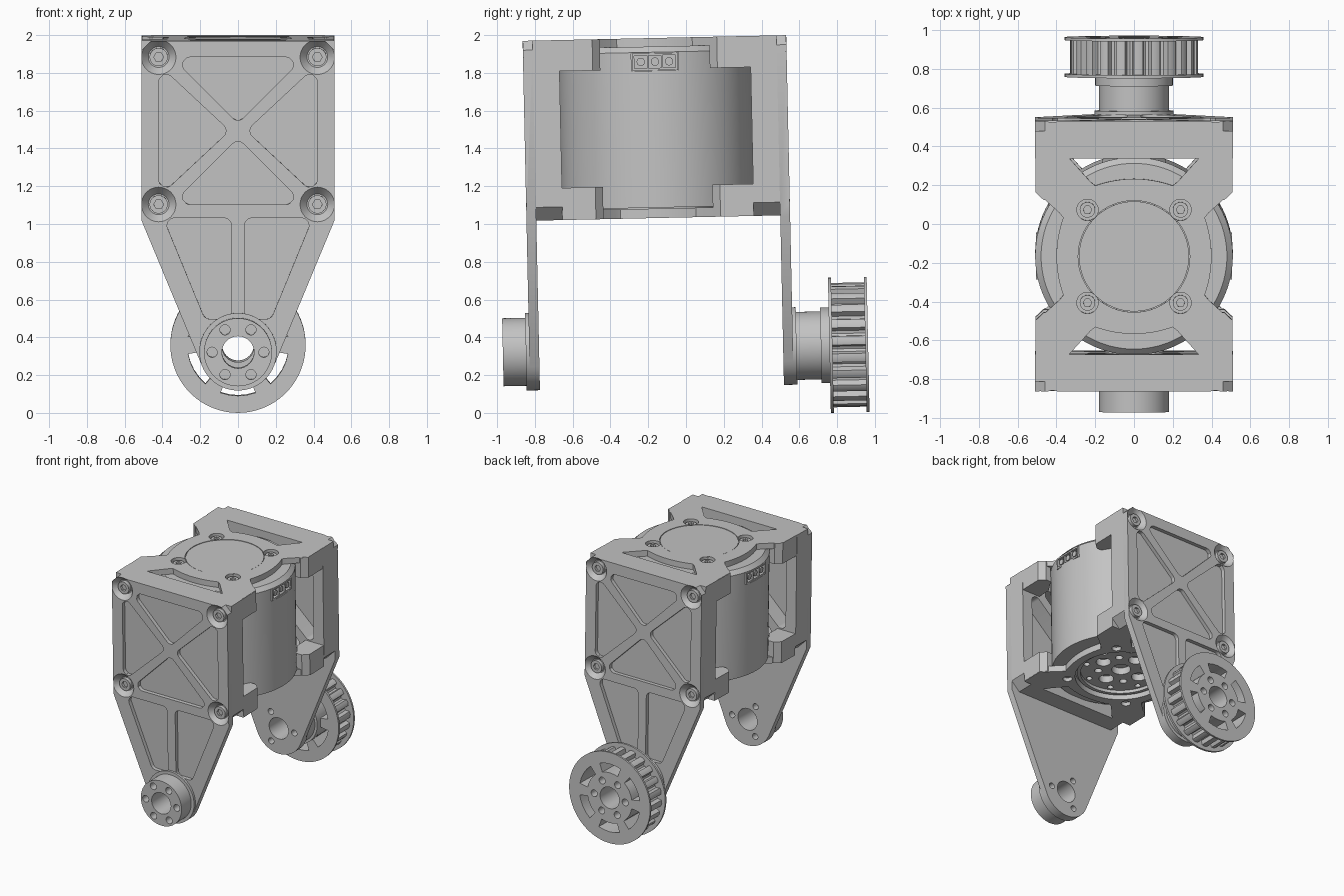
import bpy, bmesh
from math import sin, cos, tan, pi, radians, acos, atan2, hypot
from mathutils import Vector, Matrix

cube = bpy.data.objects.get("Cube")
if cube:
    bpy.data.objects.remove(cube)

grey = bpy.data.materials.new("machined grey")
grey.use_nodes = True
grey.diffuse_color = (0.55, 0.55, 0.55, 1)
grey.node_tree.nodes["Principled BSDF"].inputs["Base Color"].default_value = grey.diffuse_color

MID = -0.146            # centre of the motor along y
AXLE = 0.342            # height of the lower pivot
LOW, HIGH = 1.035, 1.988
CENTRE = (LOW + HIGH) / 2
parts = []


# ---------- helpers ----------
def circle(r, cx=0, cy=0, n=32):
    return [(cx + r * cos(2 * pi * i / n), cy + r * sin(2 * pi * i / n)) for i in range(n)]


def ring_of(count, r, radius, cx=0, cy=0, phase=0):
    """Circles spread evenly on a pitch circle."""
    return [circle(radius, cx + r * cos(2 * pi * i / count + phase),
                   cy + r * sin(2 * pi * i / count + phase), 20) for i in range(count)]


def rounded(points, r, n=6):
    """Polygon with its corners replaced by arcs."""
    out = []
    for i, p in enumerate(points):
        c = Vector(p)
        a = (Vector(points[i - 1]) - c).normalized()
        b = (Vector(points[(i + 1) % len(points)]) - c).normalized()
        half = a.angle(b) / 2
        t = r / tan(half)
        mid = c + (a + b).normalized() * r / sin(half)
        va, vb = c + a * t - mid, c + b * t - mid
        out += [tuple(mid + va.lerp(vb, k / n).normalized() * r) for k in range(n + 1)]
    return out


def prisms(name, outlines, axis, a, b, taper=1.0, keep=True):
    """Extrude outlines along an axis from a to b; taper scales the b end."""
    place = {"x": lambda p, q, d: (d, p, q),
             "y": lambda p, q, d: (p, d, q),
             "z": lambda p, q, d: (p, q, d)}[axis]
    bm = bmesh.new()
    for pts in outlines:
        mx = sum(p for p, q in pts) / len(pts)
        my = sum(q for p, q in pts) / len(pts)
        bottom = [bm.verts.new(place(p, q, a)) for p, q in pts]
        top = [bm.verts.new(place(mx + (p - mx) * taper, my + (q - my) * taper, b)) for p, q in pts]
        bm.faces.new(bottom)
        bm.faces.new(top)
        for i in range(len(pts)):
            j = (i + 1) % len(pts)
            bm.faces.new((bottom[i], bottom[j], top[j], top[i]))
    bmesh.ops.recalc_face_normals(bm, faces=bm.faces)
    mesh = bpy.data.meshes.new(name)
    bm.to_mesh(mesh)
    bm.free()
    mesh.materials.append(grey)
    ob = bpy.data.objects.new(name, mesh)
    bpy.context.collection.objects.link(ob)
    if keep:
        parts.append(ob)
    return ob


def cut(ob, outlines, axis, a, b, taper=1.0):
    """Subtract extruded outlines from a part."""
    tool = prisms("cutter", outlines, axis, a, b, taper, keep=False)
    mod = ob.modifiers.new("cut", "BOOLEAN")
    mod.operation, mod.solver, mod.object = "DIFFERENCE", "EXACT", tool
    bpy.context.view_layer.update()
    mesh = bpy.data.meshes.new_from_object(ob.evaluated_get(bpy.context.evaluated_depsgraph_get()))
    ob.modifiers.clear()
    ob.data = mesh
    bpy.data.objects.remove(tool)


def box(x0, x1, y0, y1):
    return [(x0, y0), (x1, y0), (x1, y1), (x0, y1)]


def mirrored(pts):
    return [(-x, y) for x, y in pts]


# ---------- side panels, frames and arms ----------
reach = hypot(0.51, LOW - AXLE)
tangent = atan2(LOW - AXLE, 0.51) - acos(0.205 / reach)
panel_outline = [(-0.51, LOW), (-0.51, HIGH - 0.05), (-0.46, HIGH), (0.46, HIGH),
                 (0.51, HIGH - 0.05), (0.51, LOW)]
for k in range(25):
    ang = tangent + (-pi - 2 * tangent) * k / 24
    panel_outline.append((0.205 * cos(ang), AXLE + 0.205 * sin(ang)))
frame_outline = [(-0.51, LOW + 0.07), (-0.51, HIGH), (0.51, HIGH), (0.51, LOW + 0.07),
                 (0.44, LOW), (-0.44, LOW)]

top_tri = [(-0.35, CENTRE + 0.39), (0.35, CENTRE + 0.39), (0, CENTRE + 0.04)]
bottom_tri = [(x, 2 * CENTRE - z) for x, z in top_tri]
side_tri = [(-0.42, CENTRE + 0.35), (-0.42, CENTRE - 0.35), (-0.045, CENTRE)]
arm_pocket = [(-0.395, 1.05), (-0.035, 1.05), (-0.035, 0.515), (-0.175, 0.515)]
triangles = [rounded(t, 0.04) for t in (top_tri, bottom_tri, side_tri, mirrored(side_tri))]
pockets = triangles + [rounded(p, 0.04) for p in (arm_pocket, mirrored(arm_pocket))]
corners = [(x, CENTRE + z) for x in (-0.42, 0.42) for z in (-0.39, 0.39)]
bore = [circle(0.085, 0, AXLE)]

for label, s in (("front", -1), ("back", 1)):
    def y(d):
        return MID + s * d
    panel = prisms(label + "_panel", [panel_outline], "y", y(0.646), y(0.698))
    cut(panel, pockets, "y", y(0.668), y(0.75))
    cut(panel, [circle(0.092, *c) for c in corners], "y", y(0.6985), y(0.655), 0.6)
    cut(panel, bore + ring_of(3, 0.137, 0.024, 0, AXLE), "y", y(0.6), y(0.75))
    frame = prisms(label + "_frame", [frame_outline], "y", y(0.506), y(0.646))
    cut(frame, triangles, "y", y(0.4), y(0.64))
    screws = prisms(label + "_screws", [circle(0.048, *c) for c in corners], "y", y(0.65), y(0.682))
    cut(screws, [circle(0.026, *c, 6) for c in corners], "y", y(0.664), y(0.75))

# ---------- top and bottom plates with corner tabs ----------
quarter = [(0.4 - 0.035 * (k / 8) ** 2, 0.2 * k / 8) for k in range(-8, 9)]
quarter += [(0.385, 0.225), (0.508, 0.335), (0.508, 0.506), (0.335, 0.506), (0.225, 0.385)]
plate_outline = []
for turn in ((1, 0), (0, 1), (-1, 0), (0, -1)):
    plate_outline += [(x * turn[0] - v * turn[1], MID + x * turn[1] + v * turn[0]) for x, v in quarter]
tab = [(0.508, 0.33), (0.508, 0.506), (0.35, 0.506), (0.35, 0.4), (0.42, 0.29), (0.465, 0.29)]
tabs = [[(sx * x, MID + sy * v) for x, v in tab] for sx in (-1, 1) for sy in (-1, 1)]
bolts = [(x, MID + v) for x in (-0.24, 0.24) for v in (-0.24, 0.24)]
lower_bolts = [(x * 1.17, MID + (v - MID) * 1.17) for x, v in bolts]

top = prisms("top_plate", [plate_outline], "z", HIGH - 0.045, HIGH)
cut(top, [circle(0.055, *c) for c in bolts], "z", HIGH - 0.1, HIGH + 0.1)
cut(top, [circle(0.288, 0, MID, 64)], "z", HIGH - 0.01, HIGH + 0.1)
prisms("top_cap", [circle(0.284, 0, MID, 64)], "z", HIGH - 0.02, HIGH - 0.002)
bottom = prisms("bottom_plate", [plate_outline], "z", LOW, LOW + 0.05)
cut(bottom, [circle(0.34, 0, MID, 64)], "z", LOW - 0.1, LOW + 0.1)
cut(bottom, [circle(0.035, *c) for c in lower_bolts], "z", LOW - 0.1, LOW + 0.03)
prisms("top_tabs", tabs, "z", HIGH - 0.165, HIGH - 0.002)
prisms("bottom_tabs", tabs, "z", LOW + 0.002, LOW + 0.17)
heads = prisms("plate_screws", [circle(0.04, *c, 24) for c in bolts], "z", HIGH - 0.06, HIGH - 0.015)
cut(heads, [circle(0.022, *c, 6) for c in bolts], "z", HIGH - 0.04, HIGH + 0.1)

# ---------- motor ----------
motor = prisms("motor_housing", [circle(0.51, 0, MID, 96)], "z", LOW + 0.055, HIGH - 0.075)
prisms("motor_shoulder", [circle(0.51, 0, MID, 96)], "z", HIGH - 0.075, HIGH - 0.045, 0.94)
cut(motor, [circle(0.07, 0, MID)] + ring_of(4, 0.17, 0.055, 0, MID)
    + ring_of(4, 0.17, 0.028, 0, MID, pi / 4) + ring_of(8, 0.265, 0.022, 0, MID, pi / 8),
    "z", LOW - 0.1, LOW + 0.11)
lip = prisms("motor_lip", [circle(0.325, 0, MID, 64)], "z", LOW + 0.03, LOW + 0.06)
cut(lip, [circle(0.3, 0, MID, 64)], "z", LOW, LOW + 0.1)
for label, s in (("left", 1), ("right", -1)):
    cut(motor, [box(MID - 0.125, MID + 0.125, 1.815, 1.91)], "x", s * 0.44, s * 0.6)
    socket = prisms(label + "_socket", [box(MID - 0.12, MID + 0.12, 1.817, 1.908)], "x", s * 0.43, s * 0.505)
    cut(socket, [box(MID + d - 0.034, MID + d + 0.034, 1.83, 1.896) for d in (-0.075, 0, 0.075)],
        "x", s * 0.46, s * 0.6)
    prisms(label + "_pins", [circle(0.022, MID + d, 1.863, 16) for d in (-0.075, 0, 0.075)],
           "x", s * 0.45, s * 0.5)

# ---------- front hub ----------
front_hub = prisms("front_hub", [circle(0.18, 0, AXLE, 64)], "y", -0.984, -0.86)
front_flange = prisms("front_hub_flange", [circle(0.205, 0, AXLE, 64)], "y", -0.862, -0.844)
cut(front_hub, bore + ring_of(6, 0.137, 0.027, 0, AXLE), "y", -1.1, -0.8)
cut(front_flange, bore, "y", -1, -0.8)

# ---------- back hub and toothed pulley ----------
for name, r, a, b in (("back_hub_flange", 0.205, 0.552, 0.571), ("back_hub", 0.18, 0.57, 0.70),
                      ("back_hub_collar", 0.2, 0.70, 0.746)):
    cut(prisms(name, [circle(r, 0, AXLE, 64)], "y", a, b), bore, "y", 0.4, 0.9)

teeth = []
for i in range(22):
    for f, r in ((0, 0.325), (0.25, 0.33), (0.5, 0.325), (0.58, 0.292), (0.75, 0.285), (0.92, 0.292)):
        ang = 2 * pi * (i + f) / 22
        teeth.append((r * cos(ang), AXLE + r * sin(ang)))
slots = []
for i in range(6):
    sweep = [radians(60 * i + 30 + d) for d in (-20, -10, 0, 10, 20)]
    arc = [(0.268 * cos(t), AXLE + 0.268 * sin(t)) for t in sweep]
    arc += [(0.198 * cos(t), AXLE + 0.198 * sin(t)) for t in reversed(sweep)]
    slots.append(arc)
holes = bore + slots + ring_of(6, 0.137, 0.027, 0, AXLE)
for name, outline, a, b in (("pulley_teeth", teeth, 0.761, 0.935),
                            ("pulley_inner_rim", circle(0.358, 0, AXLE, 96), 0.745, 0.761),
                            ("pulley_outer_rim", circle(0.358, 0, AXLE, 96), 0.935, 0.95)):
    cut(prisms(name, [outline], "y", a, b), holes, "y", 0.7, 1.1)

# ---------- slight backward lean and shading ----------
lean = (Matrix.Translation((0, 0, 1)) @ Matrix.Rotation(0.0216, 4, "X")
        @ Matrix.Translation((0, 0, -1)))
bpy.ops.object.select_all(action="DESELECT")
for ob in parts:
    ob.data.transform(lean)
    ob.select_set(True)
bpy.context.view_layer.objects.active = parts[0]
bpy.ops.object.shade_smooth_by_angle(angle=radians(30))
